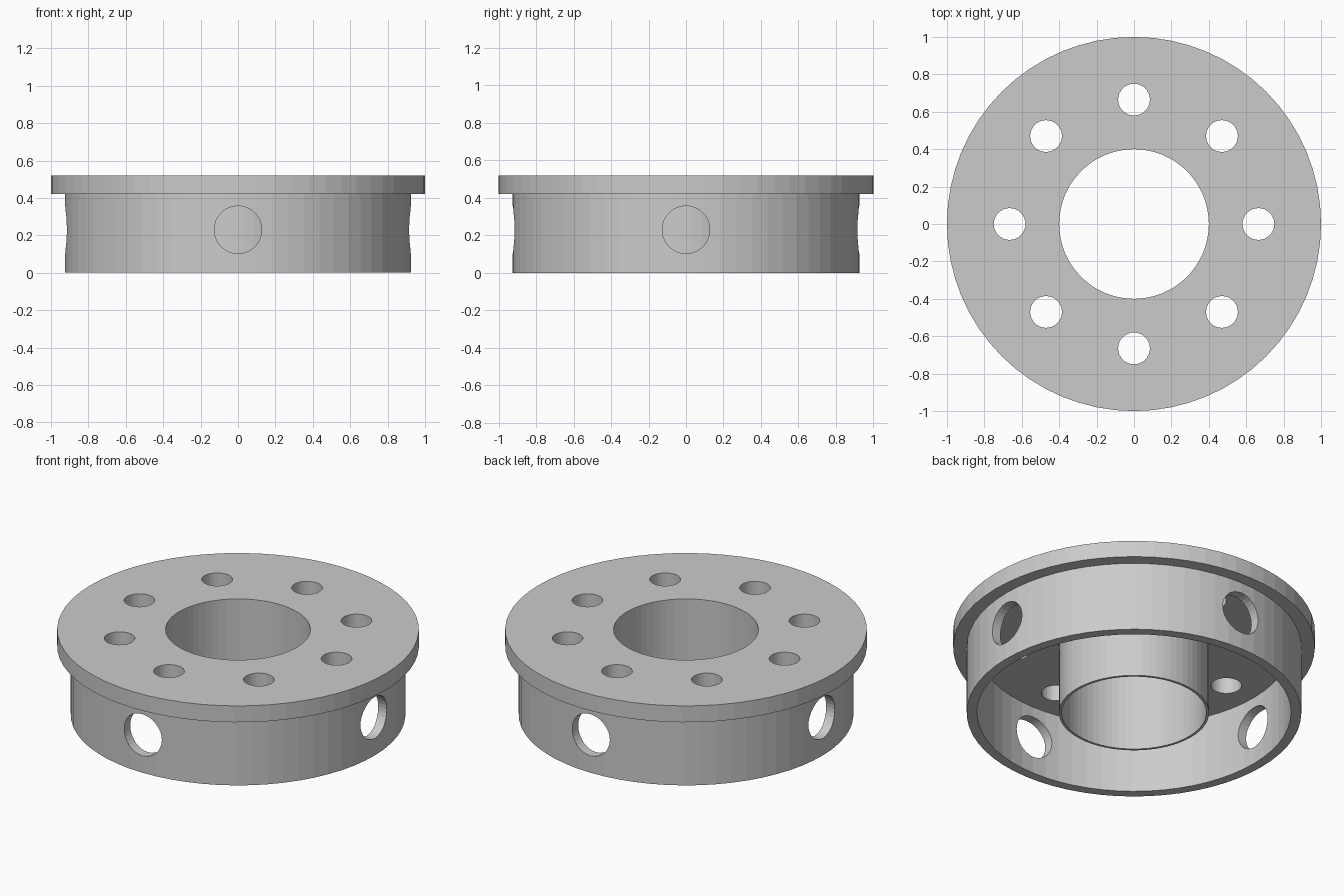
import bpy, bmesh
from math import pi, cos, sin
from mathutils import Matrix, Vector

if "Cube" in bpy.data.objects:
    bpy.data.objects.remove(bpy.data.objects["Cube"])


def make_object(name, bm):
    bmesh.ops.recalc_face_normals(bm, faces=bm.faces)
    mesh = bpy.data.meshes.new(name)
    bm.to_mesh(mesh)
    bm.free()
    obj = bpy.data.objects.new(name, mesh)
    bpy.context.collection.objects.link(obj)
    return obj


def add_cylinder(bm, radius, depth, matrix):
    bmesh.ops.create_cone(bm, cap_ends=True, segments=32, radius1=radius,
                          radius2=radius, depth=depth, matrix=matrix)


# Flanged ring: top plate, outer skirt and thin central sleeve in one profile
profile = [(0.40, 0), (0.40, 0.52), (1.0, 0.52), (1.0, 0.42), (0.925, 0.42),
           (0.925, 0), (0.868, 0), (0.868, 0.42), (0.415, 0.42), (0.415, 0)]
bm = bmesh.new()
verts = [bm.verts.new((r, 0, z)) for r, z in profile]
edges = [bm.edges.new((v, verts[i - 1])) for i, v in enumerate(verts)]
bmesh.ops.spin(bm, geom=verts + edges, cent=(0, 0, 0), axis=(0, 0, 1),
               angle=2 * pi, steps=64, use_merge=True)
bmesh.ops.remove_doubles(bm, verts=bm.verts, dist=1e-4)
ring = make_object("flanged_ring", bm)

# Cutters: eight bolt holes in the plate, four round ports in the skirt
bm = bmesh.new()
for i in range(8):
    a = i * pi / 4
    add_cylinder(bm, 0.085, 0.3, Matrix.Translation((0.665 * cos(a), 0.665 * sin(a), 0.5)))
for i in range(4):
    turn = Matrix.Rotation(i * pi / 2, 4, 'Z')
    add_cylinder(bm, 0.127, 0.3, turn @ Matrix.Translation(Vector((0.92, 0, 0.23)))
                 @ Matrix.Rotation(pi / 2, 4, 'Y'))
cutter = make_object("hole_cutters", bm)
cutter.hide_render = True
cutter.hide_set(True)

cut = ring.modifiers.new("holes", 'BOOLEAN')
cut.operation = 'DIFFERENCE'
cut.solver = 'EXACT'
cut.object = cutter
